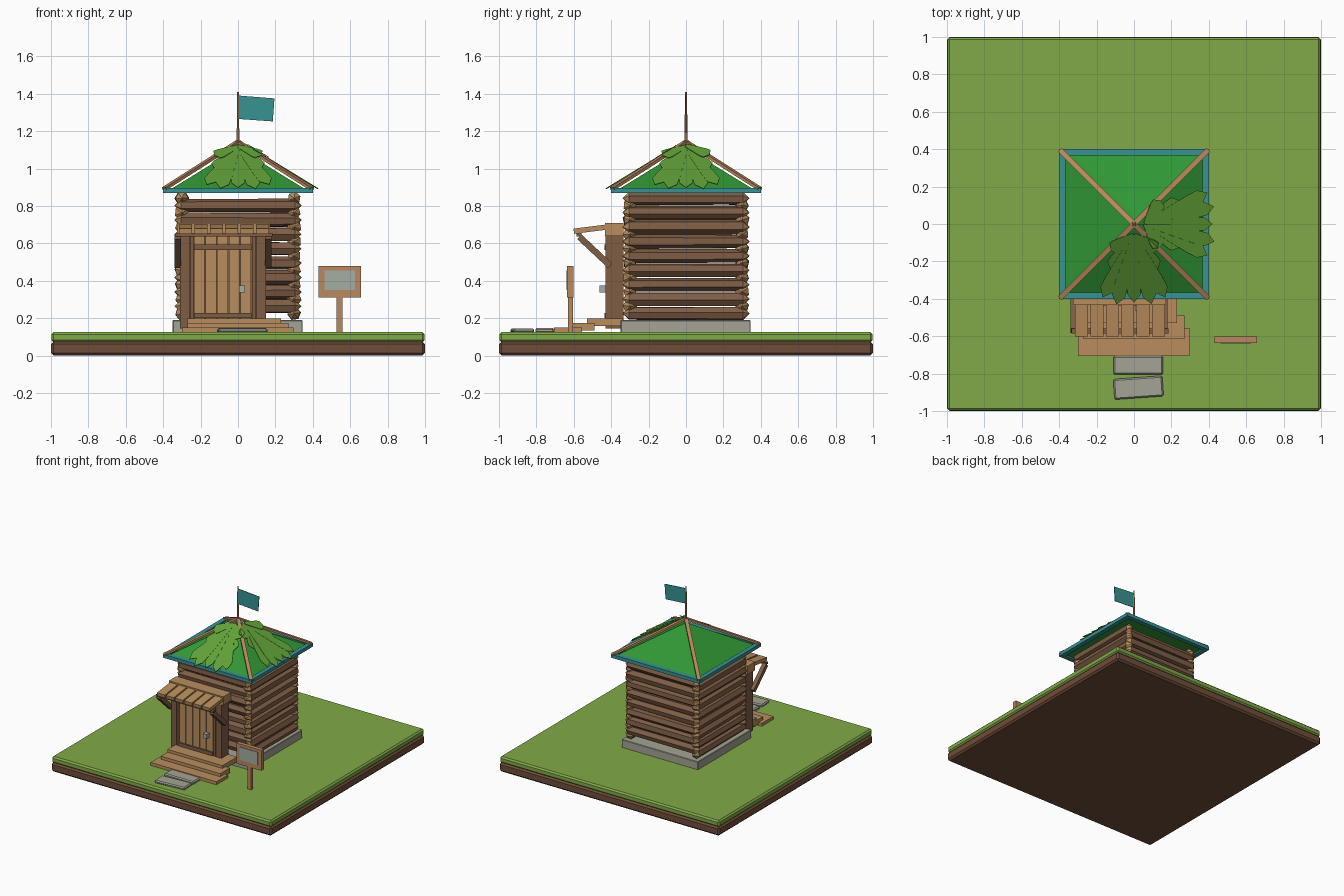
import bpy, bmesh, math, random
from mathutils import Vector, Matrix

random.seed(4)
cube = bpy.data.objects.get("Cube")
if cube:
    bpy.data.objects.remove(cube, do_unlink=True)


def material(name, r, g, b):
    m = bpy.data.materials.new(name)
    m.use_nodes = True
    col = (r, g, b, 1)
    m.diffuse_color = col
    m.node_tree.nodes["Principled BSDF"].inputs["Base Color"].default_value = col
    return m


GRASS = material("grass green", .22, .40, .065)
EARTH = material("earth brown", .16, .075, .04)
LOG = material("log brown", .21, .11, .06)
TAN = material("plank tan", .48, .27, .11)
STONE = material("stone grey", .37, .37, .30)
TEAL = material("teal", .04, .29, .29)
ROOF = material("roof green", .03, .31, .035)
LEAF = material("leaf green", .12, .36, .04)
POLE = material("pole tan", .49, .25, .11)
PANEL = material("panel grey", .37, .42, .36)


def finish(name, bm, *mats):
    bmesh.ops.recalc_face_normals(bm, faces=bm.faces)
    me = bpy.data.meshes.new(name)
    bm.to_mesh(me)
    bm.free()
    ob = bpy.data.objects.new(name, me)
    for m in mats:
        me.materials.append(m)
    bpy.context.scene.collection.objects.link(ob)
    return ob


def block(name, matrix, mat, bevel=0):
    bm = bmesh.new()
    bmesh.ops.create_cube(bm, size=1, matrix=matrix)
    if bevel:
        bmesh.ops.bevel(bm, geom=bm.edges[:], offset=bevel, segments=1, affect='EDGES')
    return finish(name, bm, mat)


def box(name, x, y, z, mat, bevel=0, turn=0):
    lo, hi = Vector((x[0], y[0], z[0])), Vector((x[1], y[1], z[1]))
    mx = Matrix.Translation((lo + hi) / 2) @ Matrix.Rotation(turn, 4, 'Z')
    return block(name, mx @ Matrix.Diagonal((*(hi - lo), 1)), mat, bevel)


def beam(name, a, b, width, height, mat):
    a, b = Vector(a), Vector(b)
    d = (b - a).normalized()
    side = d.cross((0, 0, 1)).normalized()
    up = side.cross(d)
    rot = Matrix((d, side, up)).transposed().to_4x4()
    size = Matrix.Diagonal(((b - a).length, width, height, 1))
    return block(name, Matrix.Translation((a + b) / 2) @ rot @ size, mat)


def log(name, centre, axis, half):
    # Tapered six-sided log with pointed, lighter ends
    bm = bmesh.new()
    spin = random.random()
    tip = .035
    r0, r1 = random.uniform(.034, .041), random.uniform(.034, .041)
    rings = []
    for t, r in ((-half + tip, r0), (half - tip, r1)):
        ring = []
        for k in range(6):
            a = spin + k * math.pi / 3
            p, q = r * math.cos(a), r * math.sin(a)
            co = (t, p, q) if axis == 0 else (p, t, q)
            ring.append(bm.verts.new(Vector(centre) + Vector(co)))
        rings.append(ring)
    for k in range(6):
        j = (k + 1) % 6
        bm.faces.new((rings[0][k], rings[0][j], rings[1][j], rings[1][k]))
    for ring, s in ((rings[0], -1), (rings[1], 1)):
        end = Vector(centre)
        end[axis] += s * half
        apex = bm.verts.new(end)
        for k in range(6):
            f = bm.faces.new((ring[k], ring[(k + 1) % 6], apex))
            f.material_index = 1
    return finish(name, bm, LOG, TAN)


# Ground and foundation
box("earth_slab", (-1, 1), (-1, 1), (0, .075), EARTH, .014)
box("grass_slab", (-.998, .998), (-.998, .998), (.072, .125), GRASS, .012)
box("foundation", (-.35, .345), (-.35, .345), (.115, .19), STONE, .004)

# Log walls, with the two directions interlocking
for i in range(9):
    z = .225 + i * .077
    for s, tag in ((-1, "right"), (1, "left")):
        log(f"{tag}_wall_log", (s * .3, 0, z), 1, .34)
    if i < 8:
        for s, tag in ((-1, "front"), (1, "back")):
            log(f"{tag}_wall_log", (0, s * .3, z + .0385), 0, .34)

# Roof pyramid, eave frame and corner rafters
bm = bmesh.new()
bmesh.ops.create_cone(bm, cap_ends=True, segments=4, radius1=.375 * math.sqrt(2), radius2=0,
                      depth=.23, matrix=Matrix.Translation((0, 0, .995)) @ Matrix.Rotation(math.pi / 4, 4, 'Z'))
finish("roof", bm, ROOF)
for s in (-1, 1):
    edge = sorted((s * .365, s * .402))
    box("eave_board", (-.402, .402), edge, (.868, .896), TEAL)
    box("eave_board", edge, (-.365, .365), (.868, .896), TEAL)
    for t in (-1, 1):
        beam("rafter", (s * .395, t * .395, .892), (0, 0, 1.143), .028, .016, POLE)


# Leaf fans lying on the front and left slopes
def leaf_fan(name, turn):
    bm = bmesh.new()
    rot = Matrix.Rotation(turn, 3, 'Z')
    leaves = [(-.62, .22), (.62, .22), (-.47, .37), (.47, .37),
              (-.25, .38), (.25, .38), (0, .36), (-1.0, .15), (1.0, .15)]
    for n, (ang, length) in enumerate(leaves):
        outline = ((0, .012), (.72, .036), (.88, .036), (1, 0),
                   (.88, -.036), (.72, -.036), (0, -.012))
        verts = []
        for along, across in outline:
            d = .06 + along * length * math.cos(ang) - across * math.sin(ang)
            u = along * length * math.sin(ang) + across * math.cos(ang)
            z = 1.146 - .61 * d + .0015 * n
            verts.append(bm.verts.new(rot @ Vector((u, -d, z))))
        bm.faces.new(verts)
    ob = finish(name, bm, LEAF)
    mod = ob.modifiers.new("thickness", 'SOLIDIFY')
    mod.thickness = .004


leaf_fan("front_leaf_fan", 0)
leaf_fan("left_leaf_fan", math.pi / 2)

# Flag and pole
bm = bmesh.new()
bmesh.ops.create_cone(bm, cap_ends=True, segments=6, radius1=.009, radius2=.005,
                      depth=.29, matrix=Matrix.Translation((0, 0, 1.265)))
finish("flag_pole", bm, POLE)
bm = bmesh.new()
flag = ((.005, 1.39), (.195, 1.375), (.186, 1.252), (.005, 1.265))
bm.faces.new([bm.verts.new((x, 0, z)) for x, z in flag])
finish("flag", bm, TEAL).modifiers.new("thickness", 'SOLIDIFY').thickness = .004

# Door planks, battens and handle
for i in range(5):
    x = -.235 + i * .062
    box("door_plank", (x, x + .057), (-.425, -.395), (.195, .64), TAN)
box("door_backing", (-.26, .1), (-.395, -.34), (.19, .65), LOG)
for z in (.2, .565):
    box("door_batten", (-.235, .073), (-.437, -.42), (z, z + .028), LOG)
box("door_handle", (.005, .037), (-.462, -.425), (.338, .375), PANEL)

# Door frame
for x0, x1 in ((-.31, -.26), (.1, .15)):
    box("door_post", (x0, x1), (-.43, -.335), (.145, .65), LOG)
for x0, x1 in ((-.255, -.237), (.076, .096)):
    box("door_trim", (x0, x1), (-.428, -.36), (.19, .64), LOG)
box("door_header", (-.325, .17), (-.433, -.335), (.64, .71), TAN)

# Canopy with braces
for i in range(6):
    x = -.28 + i * .082
    beam("canopy_plank", (x, -.6, .665), (x, -.4, .69), .07, .028, TAN)
box("canopy_rail", (-.335, .185), (-.585, -.56), (.638, .655), LOG)
for x in (-.322, .162):
    beam("canopy_brace", (x, -.57, .635), (x, -.405, .48), .034, .034, LOG)

# Steps and stepping stones
box("lower_step", (-.3, .297), (-.705, -.555), (.12, .15), TAN)
box("middle_step", (-.27, .27), (-.615, -.49), (.135, .175), TAN)
box("upper_step", (-.27, .23), (-.53, -.34), (.158, .198), TAN)
box("stepping_stone", (-.11, .155), (-.805, -.705), (.12, .148), STONE, .008)
box("stepping_stone", (-.108, .155), (-.93, -.82), (.12, .145), STONE, .008, .07)

# Signpost
box("sign_post", (.527, .56), (-.63, -.603), (.12, .33), POLE)
box("sign_board", (.43, .657), (-.635, -.602), (.31, .478), POLE)
box("sign_panel", (.462, .625), (-.64, -.634), (.35, .455), PANEL)
